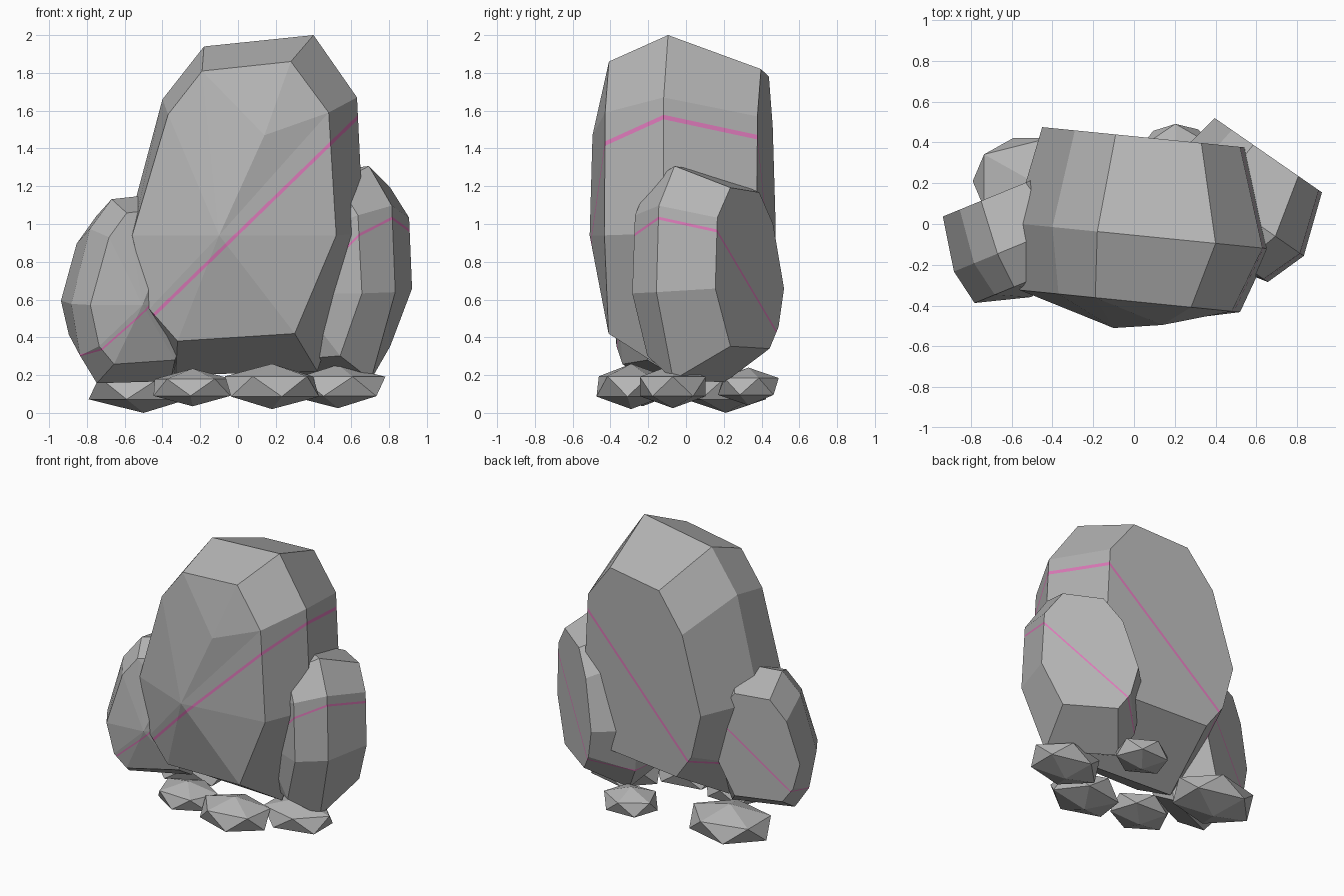
import bpy, bmesh, math
from mathutils import Vector, Matrix

if "Cube" in bpy.data.objects:
    bpy.data.objects.remove(bpy.data.objects["Cube"])


def material(name, rgb):
    m = bpy.data.materials.new(name)
    m.diffuse_color = (*rgb, 1)
    m.use_nodes = True
    m.node_tree.nodes["Principled BSDF"].inputs["Base Color"].default_value = m.diffuse_color
    return m


STONE = material("stone grey", (0.46, 0.46, 0.46))
VEIN = material("pink vein", (0.74, 0.20, 0.50))

# Boulder outlines as (x, z), clockwise from the top left
FRONT = [(-.19, 1.81), (.28, 1.86), (.48, 1.59), (.52, .94), (.30, .42),
         (-.32, .38), (-.47, .55), (-.56, .94), (-.37, 1.58)]
MIDDLE = [(-.18, 1.94), (.40, 2.0), (.63, 1.67), (.665, .95), (.42, .22),
          (-.33, .20), (-.50, .46), (-.59, .95), (-.40, 1.66)]
BACK = [(-.09, 1.78), (.33, 1.82), (.52, 1.57), (.55, .98), (.33, .50),
        (-.24, .48), (-.37, .66), (-.45, .98), (-.29, 1.52)]


def finish(bm, name, mats):
    bmesh.ops.recalc_face_normals(bm, faces=bm.faces)
    mesh = bpy.data.meshes.new(name)
    bm.to_mesh(mesh)
    bm.free()
    for m in mats:
        mesh.materials.append(m)
    ob = bpy.data.objects.new(name, mesh)
    bpy.context.collection.objects.link(ob)
    return ob


def boulder(name, loc, scale, turn):
    bm = bmesh.new()
    # Three outlines, each on a slightly skewed upright plane
    rings = [[bm.verts.new((x, depth - .1 * x, z)) for x, z in outline]
             for outline, depth in ((FRONT, -.38), (MIDDLE, -.055), (BACK, .43))]
    n = len(FRONT)
    for a, b in zip(rings, rings[1:]):
        for i in range(n):
            j = (i + 1) % n
            bm.faces.new((a[i], a[j], b[j], b[i]))
    bm.faces.new(rings[2])
    # Bulging front with two peaks
    low = bm.verts.new((-.10, -.51, .94))
    high = bm.verts.new((.14, -.495, 1.47))
    f = rings[0]
    for i in range(n):
        bm.faces.new((high if i < 2 else low, f[i], f[(i + 1) % n]))
    bm.faces.new((low, f[0], high))
    bm.faces.new((low, high, f[2]))
    # Slanting vein cut right round the stone
    normal = Vector((-.97, 0, 1)).normalized()
    centre, half = Vector((0, 0, .95)), .009
    for side in (-half, half):
        bmesh.ops.bisect_plane(bm, geom=bm.verts[:] + bm.edges[:] + bm.faces[:],
                               plane_co=centre + normal * side, plane_no=normal)
    for face in bm.faces:
        if abs((face.calc_center_median() - centre).dot(normal)) < half * .9:
            face.material_index = 1
    ob = finish(bm, name, (STONE, VEIN))
    ob.location = loc
    ob.scale = (scale,) * 3
    ob.rotation_euler.z = math.radians(turn)


def pebble(name, loc, size, turn):
    bm = bmesh.new()
    bmesh.ops.create_icosphere(bm, subdivisions=1, radius=1)
    spin = Matrix.Rotation(math.radians(turn), 4, 'Z')
    bm.transform(Matrix.Translation(loc) @ Matrix.Diagonal((*size, 1)) @ spin)
    finish(bm, name, (STONE,))


boulder("large_boulder", (0, 0, 0), 1, 0)
boulder("left_boulder", (-.59, -.08, .045), .56, 28)
boulder("right_boulder", (.50, .116, .035), .636, -29)

# Flattened pebbles under the boulders
pebble("left_pebble", (-.50, .21, .13), (.325, .25, .13), 0)
pebble("front_left_pebble", (-.24, -.23, .135), (.24, .19, .10), 15)
pebble("front_pebble", (.18, -.29, .14), (.28, .21, .12), 30)
pebble("right_pebble", (.53, -.07, .14), (.28, .205, .115), 0)
pebble("back_pebble", (.21, .33, .14), (.21, .18, .10), 20)
